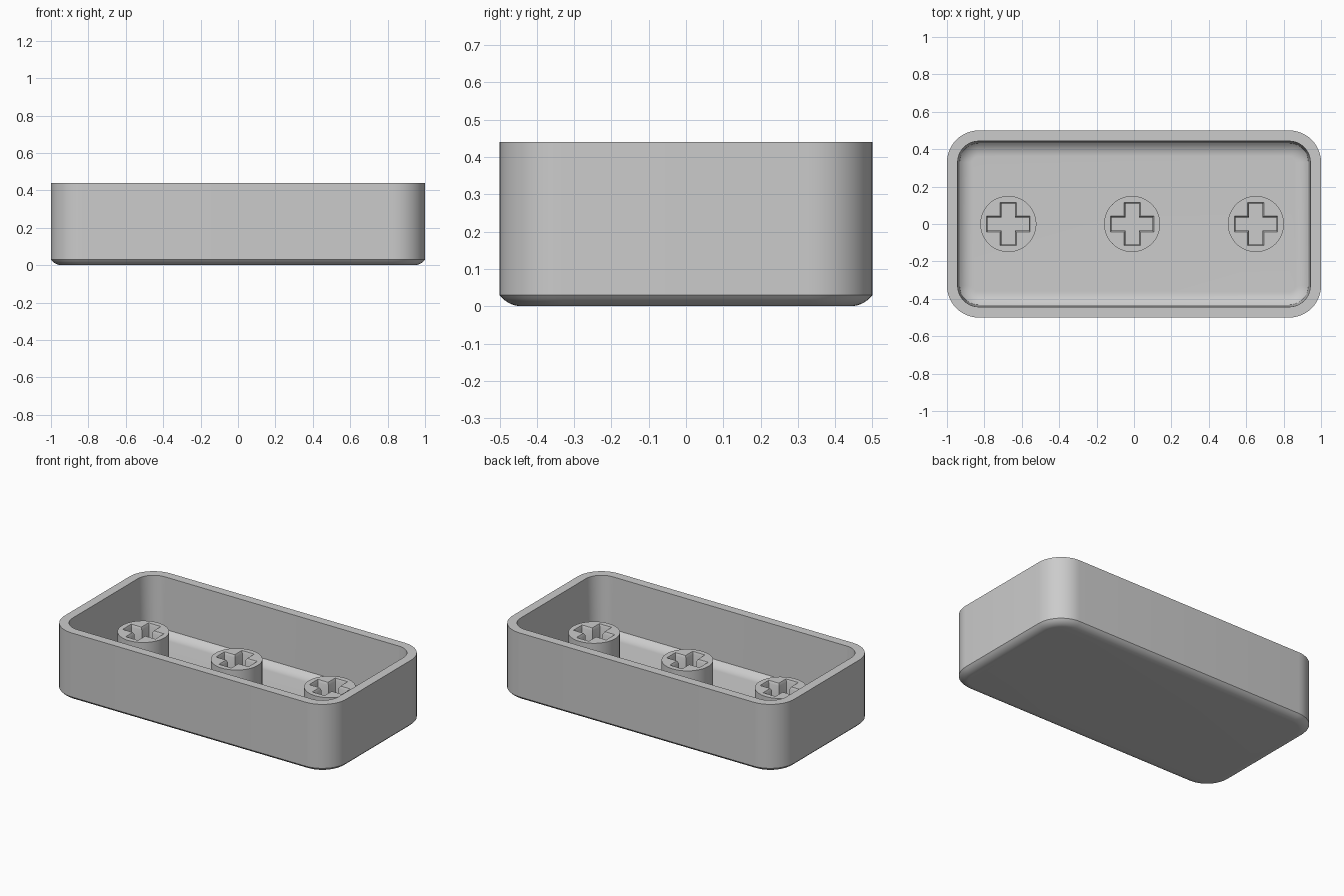
import bpy
import bmesh
from math import sin, cos, pi, radians

HEIGHT = 0.44
CORNER = 0.17
FLOOR = 0.08

if "Cube" in bpy.data.objects:
    bpy.data.objects.remove(bpy.data.objects["Cube"])

# Single grey plastic
grey = bpy.data.materials.new("grey plastic")
grey.use_nodes = True
grey.diffuse_color = (0.6, 0.6, 0.6, 1)
grey.node_tree.nodes["Principled BSDF"].inputs["Base Color"].default_value = (0.6, 0.6, 0.6, 1)


def finish(bm, name):
    bmesh.ops.recalc_face_normals(bm, faces=bm.faces)
    mesh = bpy.data.meshes.new(name)
    bm.to_mesh(mesh)
    bm.free()
    mesh.materials.append(grey)
    obj = bpy.data.objects.new(name, mesh)
    bpy.context.collection.objects.link(obj)
    bpy.ops.object.select_all(action="DESELECT")
    obj.select_set(True)
    bpy.context.view_layer.objects.active = obj
    bpy.ops.object.shade_smooth_by_angle(angle=radians(30))
    return obj


def ring(bm, points, z):
    return [bm.verts.new((x, y, z)) for x, y in points]


def bridge(bm, a, b):
    for i in range(len(a)):
        j = (i + 1) % len(a)
        bm.faces.new((a[i], a[j], b[j], b[i]))


def rounded_rect(inset, steps=12):
    """Outline of the case moved inwards by inset."""
    r = CORNER - inset
    points = []
    for quarter, (sx, sy) in enumerate([(1, 1), (-1, 1), (-1, -1), (1, -1)]):
        for k in range(steps + 1):
            a = (quarter + k / steps) * pi / 2
            points.append((sx * (1 - CORNER) + r * cos(a),
                           sy * (0.5 - CORNER) + r * sin(a)))
    return points


def dish(inset, z, width, rise=0.03, steps=8):
    """Shallow arc from the flat base out to a crease at the wall."""
    r = (width ** 2 + rise ** 2) / (2 * rise)
    points = []
    for k in range(steps + 1):
        d = width * k / steps
        points.append((inset + width - d, z + r - (r * r - d * d) ** 0.5))
    return points


def cross(cx, length, width):
    """Twelve-sided plus outline."""
    quarter = [(length, width), (width, width), (width, length)]
    points = []
    for _ in range(4):
        points += quarter
        quarter = [(-y, x) for x, y in quarter]
    return [(cx + x, y) for x, y in points]


# Case: one wall profile (inset, z) swept round the rounded outline
profile = dish(0, 0, 0.06)
profile += [(0, HEIGHT), (0.057, HEIGHT)]
profile += reversed(dish(0.068, FLOOR, 0.07))

bm = bmesh.new()
rings = [ring(bm, rounded_rect(inset), z) for inset, z in profile]
for lower, upper in zip(rings, rings[1:]):
    bridge(bm, lower, upper)
bm.faces.new(rings[0])
bm.faces.new(rings[-1])
finish(bm, "case_shell")


# Stems: round posts with a chamfered cross socket
def stem(name, cx, top=0.3, radius=0.15, sides=48):
    bm = bmesh.new()
    circle = [(cx + radius * cos(2 * pi * k / sides), radius * sin(2 * pi * k / sides))
              for k in range(sides)]
    base, rim = ring(bm, circle, FLOOR - 0.01), ring(bm, circle, top)
    bridge(bm, base, rim)
    bm.faces.new(base)
    mouth = ring(bm, cross(cx, 0.116, 0.044), top)
    throat = ring(bm, cross(cx, 0.11, 0.036), top - 0.015)
    bottom = ring(bm, cross(cx, 0.11, 0.036), FLOOR + 0.01)
    bridge(bm, mouth, throat)
    bridge(bm, throat, bottom)
    bm.faces.new(bottom)
    edges = [bm.edges.get((loop[i - 1], loop[i]))
             for loop in (rim, mouth) for i in range(len(loop))]
    bmesh.ops.triangle_fill(bm, edges=edges, use_beauty=True, normal=(0, 0, 1))
    finish(bm, name)


for name, x in (("right_stem", -0.672), ("middle_stem", -0.01), ("left_stem", 0.652)):
    stem(name, x)
